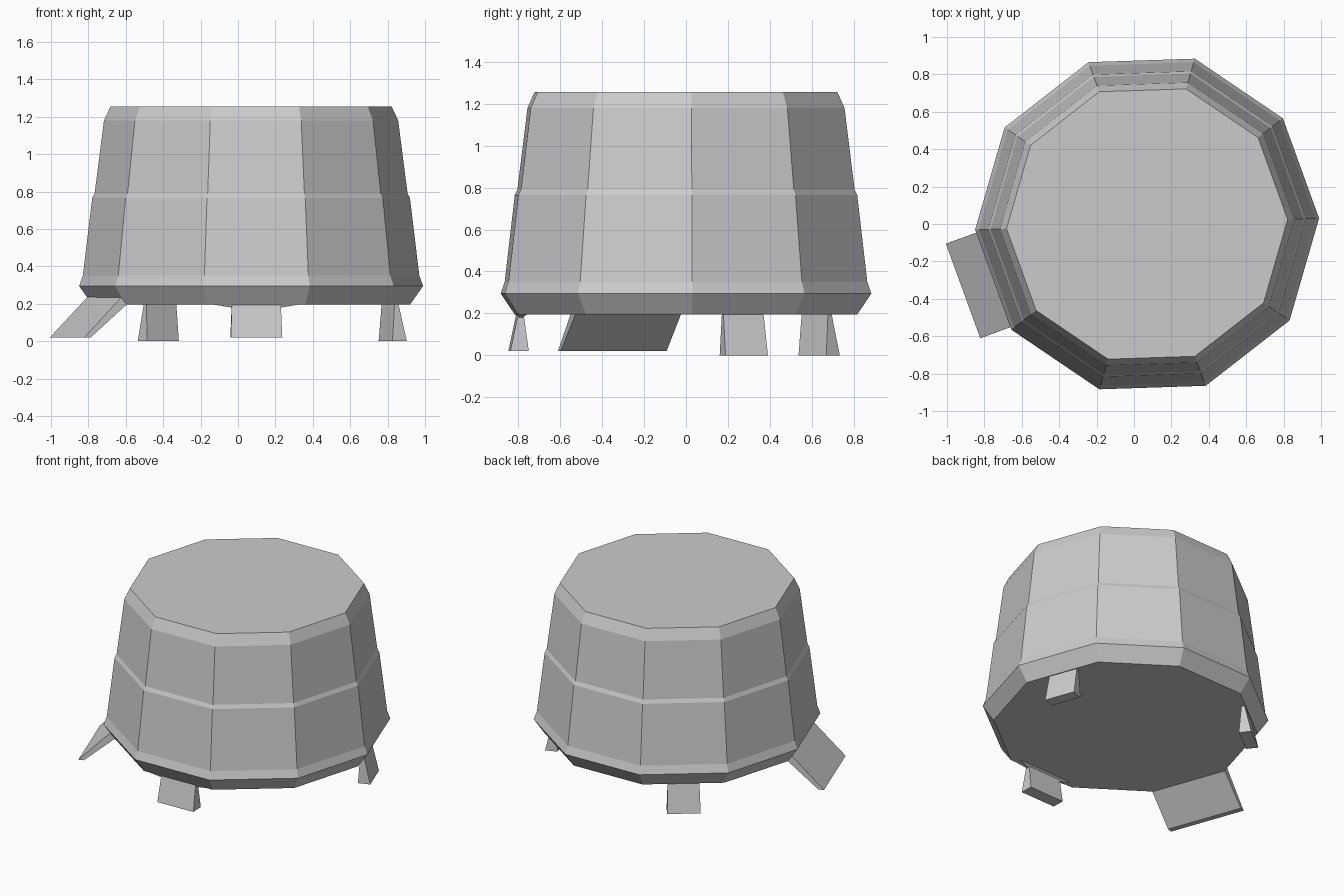
import bpy, bmesh
from math import radians, cos, sin

if "Cube" in bpy.data.objects:
    bpy.data.objects.remove(bpy.data.objects["Cube"])

CX, SIDES, TURN = 0.07, 10, 1.9  # body centre, side count, rotation


def polar(r, t, deg, z):
    """Point at radius r and sideways offset t, facing direction deg."""
    a = radians(deg)
    return (CX + r * cos(a) - t * sin(a), r * sin(a) + t * cos(a), z)


def make(name, verts, faces):
    bm = bmesh.new()
    vs = [bm.verts.new(v) for v in verts]
    for f in faces:
        bm.faces.new([vs[i] for i in f])
    bmesh.ops.recalc_face_normals(bm, faces=bm.faces)
    mesh = bpy.data.meshes.new(name)
    bm.to_mesh(mesh)
    bm.free()
    ob = bpy.data.objects.new(name, mesh)
    bpy.context.collection.objects.link(ob)
    return ob


def wedge(name, deg, bottom, top):
    """Tapered block; each end is (inner radius, outer radius, width, z)."""
    verts = []
    for r0, r1, w, z in (bottom, top):
        for r, t in ((r0, -w / 2), (r1, -w / 2), (r1, w / 2), (r0, w / 2)):
            verts.append(polar(r, t, deg, z))
    sides = [(i, (i + 1) % 4, (i + 1) % 4 + 4, i + 4) for i in range(4)]
    return make(name, verts, [(0, 1, 2, 3), (4, 5, 6, 7)] + sides)


# Ten-sided body: radius and height from underside to flat top
profile = [(0.85, 0.195), (0.92, 0.295), (0.90, 0.35), (0.85, 0.765),
           (0.837, 0.79), (0.787, 1.18), (0.752, 1.255)]
verts = [polar(r, 0, TURN + 360 / SIDES * i, z)
         for r, z in profile for i in range(SIDES)]
faces = [range(SIDES), range(len(verts) - SIDES, len(verts))]
for k in range(len(profile) - 1):
    for i in range(SIDES):
        a, b = k * SIDES + i, k * SIDES + (i + 1) % SIDES
        faces.append((a, b, b + SIDES, a + SIDES))
make("body", verts, faces)

# Legs that widen toward the floor
for name, deg in (("right_leg", 20), ("back_leg", 128)):
    wedge(name, deg, (0.765, 0.847, 0.215, 0.0), (0.78, 0.80, 0.203, 0.205))
wedge("front_leg", 272, (0.755, 0.843, 0.275, 0.02), (0.78, 0.805, 0.262, 0.2))
wedge("front_leg_pad", 272, (0.785, 0.80, 0.27, 0.18), (0.76, 0.81, 0.5, 0.2))

# Sloping side flap
wedge("side_flap", 200, (1.01, 1.047, 0.538, 0.02), (0.72, 0.80, 0.535, 0.27))
